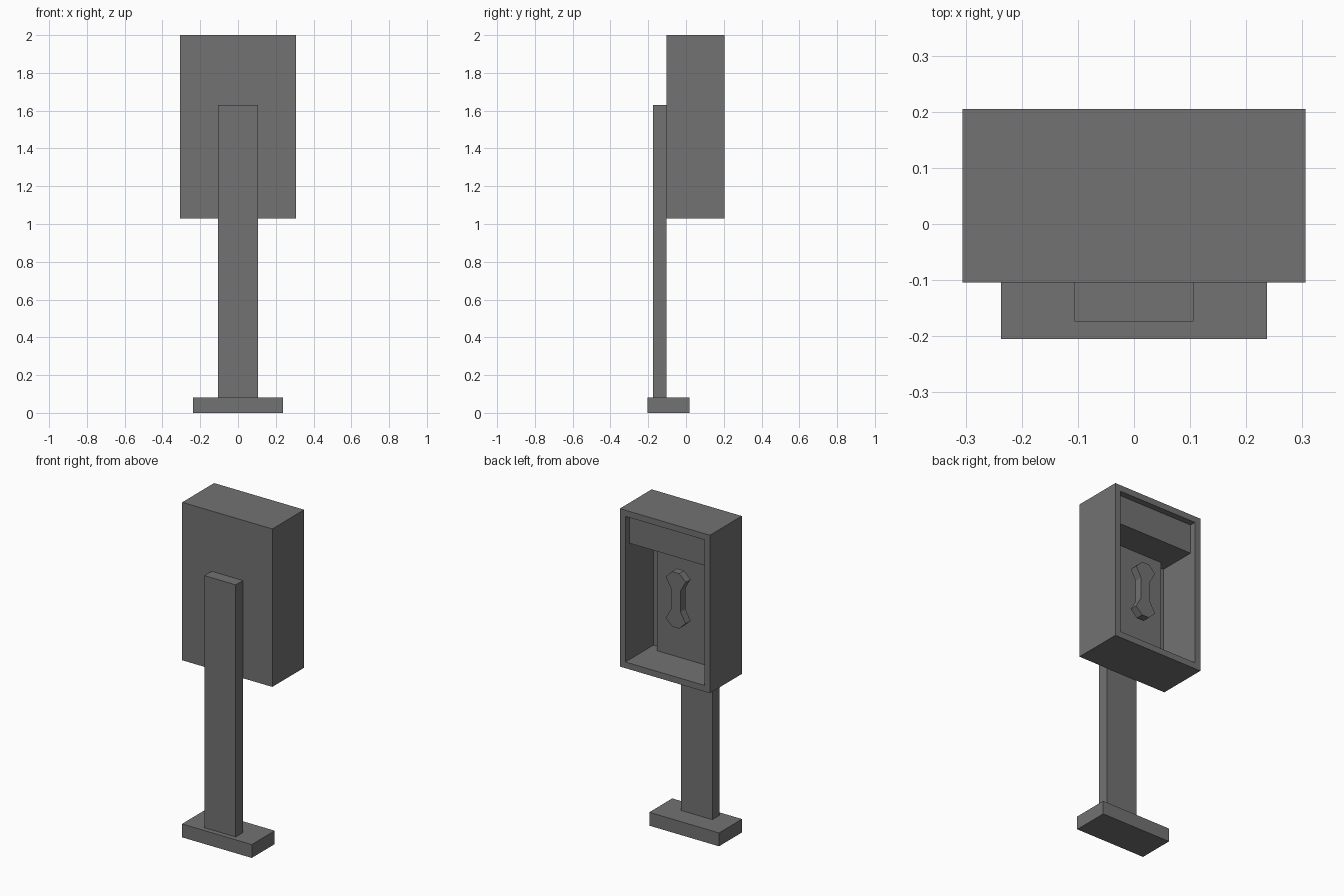
import bpy, bmesh

if "Cube" in bpy.data.objects:
    bpy.data.objects.remove(bpy.data.objects["Cube"])

# Dark grey for every part
grey = bpy.data.materials.new("dark_grey")
grey.diffuse_color = (0.17, 0.17, 0.17, 1)
grey.use_nodes = True
grey.node_tree.nodes["Principled BSDF"].inputs["Base Color"].default_value = grey.diffuse_color


def finish(name, bm):
    bmesh.ops.recalc_face_normals(bm, faces=bm.faces)
    mesh = bpy.data.meshes.new(name)
    bm.to_mesh(mesh)
    bm.free()
    mesh.materials.append(grey)
    obj = bpy.data.objects.new(name, mesh)
    bpy.context.collection.objects.link(obj)
    return obj


def box_bm(x, y, z):
    bm = bmesh.new()
    bmesh.ops.create_cube(bm, size=1)
    for v in bm.verts:
        v.co = [lo + (c + 0.5) * (hi - lo) for c, (lo, hi) in zip(v.co, (x, y, z))]
    return bm


def box(name, half_width, y, z):
    return finish(name, box_bm((-half_width, half_width), y, z))


# Stand
box("base", 0.237, (-0.205, 0.018), (0, 0.082))
box("post", 0.106, (-0.174, -0.104), (0.082, 1.63))

# Housing: a box with one open side, walls of even thickness
WALL = 0.038
bm = box_bm((-0.306, 0.306), (-0.104, 0.205), (1.03, 2.0))
bm.normal_update()
opening = max(bm.faces, key=lambda f: f.calc_center_median().y)
bmesh.ops.inset_region(bm, faces=[opening], thickness=WALL, use_even_offset=True)
cavity = bmesh.ops.extrude_discrete_faces(bm, faces=[opening])["faces"][0]
for v in cavity.verts:
    v.co.y = -0.104 + WALL
finish("housing", bm)

# Header box and phone panel inside the housing
box("header", 0.268, (-0.066, 0.167), (1.783, 1.962))
box("phone_panel", 0.21, (-0.066, -0.018), (1.068, 1.783))

# Handset: mirrored flat outline, extruded
MID_Z = 1.48
corner = [(0.033, 0.065), (0.068, 0.127), (0.024, 0.169)]
right = [(x, -z) for x, z in reversed(corner)] + corner
outline = right + [(-x, z) for x, z in reversed(right)]
bm = bmesh.new()
face = bm.faces.new([bm.verts.new((x, 0.053, MID_Z + z)) for x, z in outline])
side = bmesh.ops.extrude_face_region(bm, geom=[face])["geom"]
bmesh.ops.translate(bm, vec=(0, 0.047, 0),
                    verts=[g for g in side if isinstance(g, bmesh.types.BMVert)])
finish("handset", bm)
